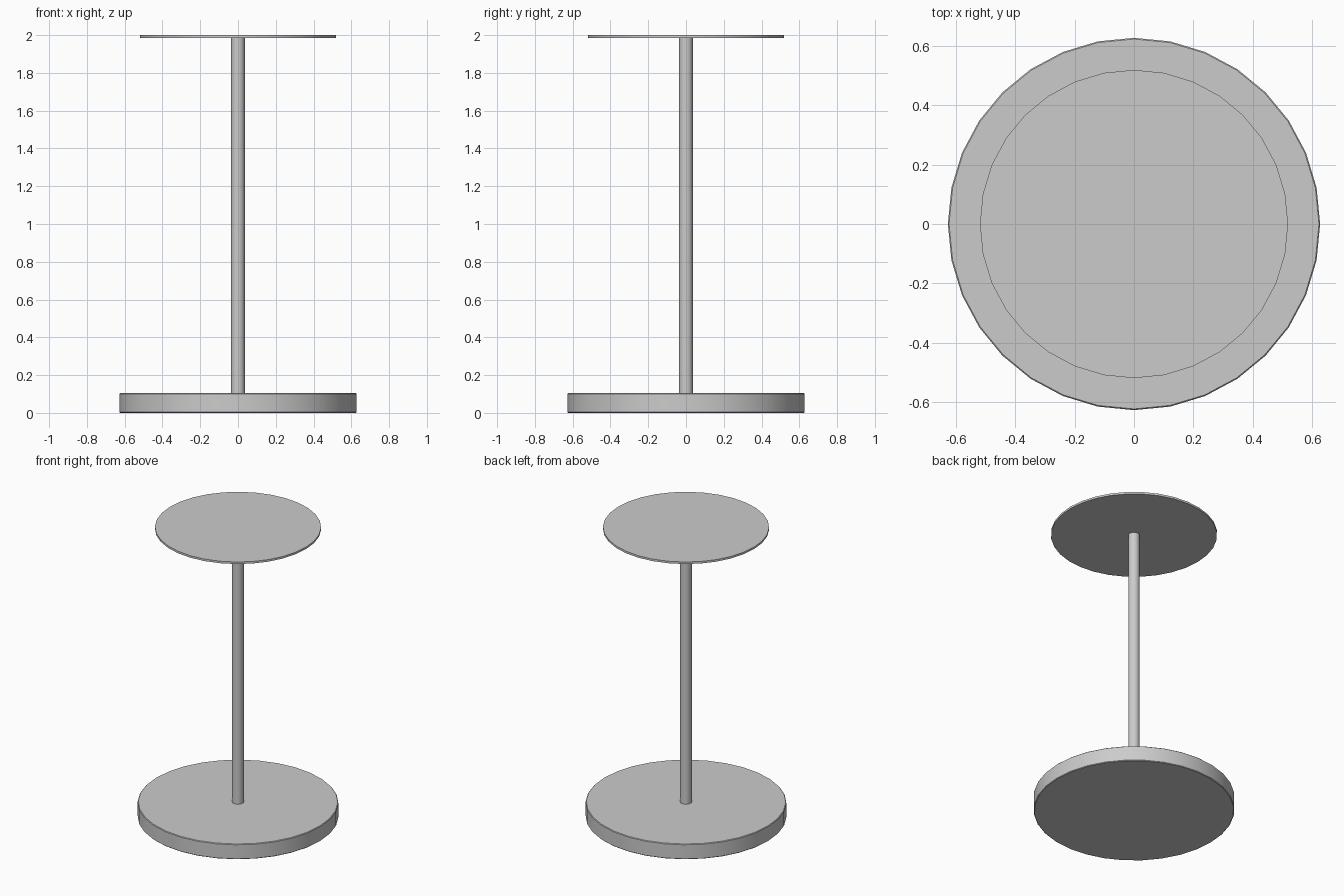
import bpy
import math

if "Cube" in bpy.data.objects:
    bpy.data.objects.remove(bpy.data.objects["Cube"])


def disc(name, radius, z0, z1, bevel=0.0):
    """Upright 32-sided cylinder between two heights, with an optional rim bevel."""
    bpy.ops.mesh.primitive_cylinder_add(
        vertices=32, radius=radius, depth=z1 - z0, location=(0, 0, (z0 + z1) / 2))
    obj = bpy.context.object
    obj.name = name
    if bevel:
        mod = obj.modifiers.new("rim_bevel", 'BEVEL')
        mod.width = bevel
        mod.segments = 1
        mod.limit_method = 'ANGLE'
        mod.angle_limit = math.radians(40)
    bpy.ops.object.shade_smooth_by_angle(angle=math.radians(30))
    return obj


# Heavy round foot with softened rims
disc("base", 0.627, 0.0, 0.105, bevel=0.004)

# Slim centre pole
disc("pole", 0.036, 0.10, 1.99)

# Thin round top
disc("table_top", 0.519, 1.986, 2.0)
